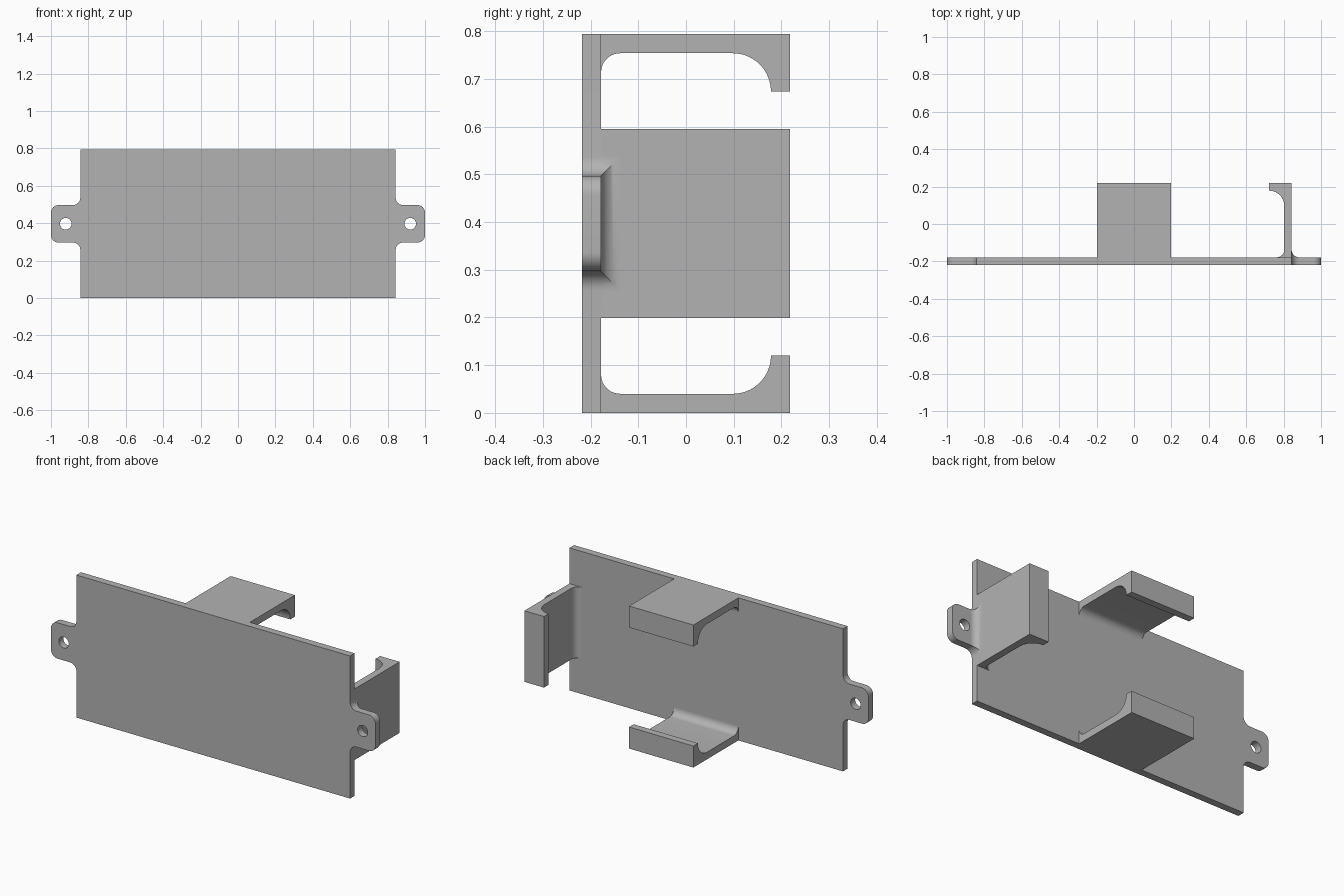
import bpy
import bmesh
from math import radians, cos, sin
from mathutils import Vector

if "Cube" in bpy.data.objects:
    bpy.data.objects.remove(bpy.data.objects["Cube"], do_unlink=True)

# Main dimensions
W, H = 0.843, 0.794             # plate half width, height
T = 0.04                        # wall thickness and small fillet radius
FRONT, BACK = -0.218, 0.218
PLATE_BACK = FRONT + T
MID = H / 2
HALF = 0.198                    # clip half width
TAB = 0.1                       # tab half height
HOLE_X, HOLE_R = 0.921, 0.031

grey = bpy.data.materials.new("plain grey")
grey.use_nodes = True
colour = (0.45, 0.45, 0.45, 1)
grey.diffuse_color = colour
grey.node_tree.nodes["Principled BSDF"].inputs["Base Color"].default_value = colour


def arc(cx, cy, r, a0, a1, n=10):
    steps = [radians(a0 + (a1 - a0) * i / n) for i in range(n + 1)]
    return [(cx + r * cos(a), cy + r * sin(a)) for a in steps]


def finish(name, bm):
    bmesh.ops.recalc_face_normals(bm, faces=bm.faces)
    mesh = bpy.data.meshes.new(name)
    bm.to_mesh(mesh)
    bm.free()
    mesh.materials.append(grey)
    obj = bpy.data.objects.new(name, mesh)
    bpy.context.collection.objects.link(obj)
    bpy.ops.object.select_all(action="DESELECT")
    obj.select_set(True)
    bpy.context.view_layer.objects.active = obj
    bpy.ops.object.shade_smooth_by_angle(angle=radians(30))
    return obj


def prism(name, loops, place, depth):
    """Fill closed loops (later ones are holes) and extrude by depth."""
    bm = bmesh.new()
    for loop in loops:
        vs = [bm.verts.new(place(u, v)) for u, v in loop]
        for a, b in zip(vs, vs[1:] + vs[:1]):
            bm.edges.new((a, b))
    bmesh.ops.triangle_fill(bm, use_beauty=True, edges=bm.edges[:])
    top = bmesh.ops.extrude_face_region(bm, geom=bm.faces[:])["geom"]
    moved = [g for g in top if isinstance(g, bmesh.types.BMVert)]
    bmesh.ops.translate(bm, verts=moved, vec=Vector(depth))
    return finish(name, bm)


# Back plate with two rounded, drilled tabs; half the outline is mirrored
half = [(W, -MID)]
half += arc(W + T, -TAB - T, T, 180, 90)
half += arc(1 - T, -TAB + T, T, -90, 0)
half += arc(1 - T, TAB - T, T, 0, 90)
half += arc(W + T, TAB + T, T, 270, 180)
half += [(W, MID)]
outline = half + [(-x, -z) for x, z in half]
holes = [arc(s * HOLE_X, 0, HOLE_R, 0, 360, 32)[:-1] for s in (1, -1)]
prism("mounting_plate", [outline] + holes,
      lambda x, z: (x, FRONT, z + MID), (0, T, 0))

# Clip profile: u runs back from the plate, v runs inward from the outer face
LIP, SWEEP = 0.12, 0.08
clip = [(PLATE_BACK, 0), (BACK, 0), (BACK, LIP), (BACK - T, LIP)]
clip += arc(BACK - T - SWEEP, LIP, SWEEP, 0, -90, 16)
clip += arc(PLATE_BACK + T, 2 * T, T, 270, 180)
prism("bottom_clip", [clip], lambda u, v: (-HALF, u, v), (2 * HALF, 0, 0))
prism("top_clip", [clip], lambda u, v: (-HALF, u, H - v), (2 * HALF, 0, 0))
prism("left_clip", [clip], lambda u, v: (W - v, u, MID - HALF), (0, 0, 2 * HALF))

# Flared fillet joining the left clip to its tab
bm = bmesh.new()
rings = []
for x, rise in arc(W + T, T, T, 180, 269, 12):
    z = TAB + rise
    ring = [(0, -z), (rise, -z), (rise, z), (0, z)]
    rings.append([bm.verts.new((x, PLATE_BACK + y, MID + w)) for y, w in ring])
for a, b in zip(rings, rings[1:]):
    for i in range(4):
        j = (i + 1) % 4
        bm.faces.new((a[i], a[j], b[j], b[i]))
bm.faces.new(rings[0])
bm.faces.new(rings[-1])
finish("left_tab_fillet", bm)
